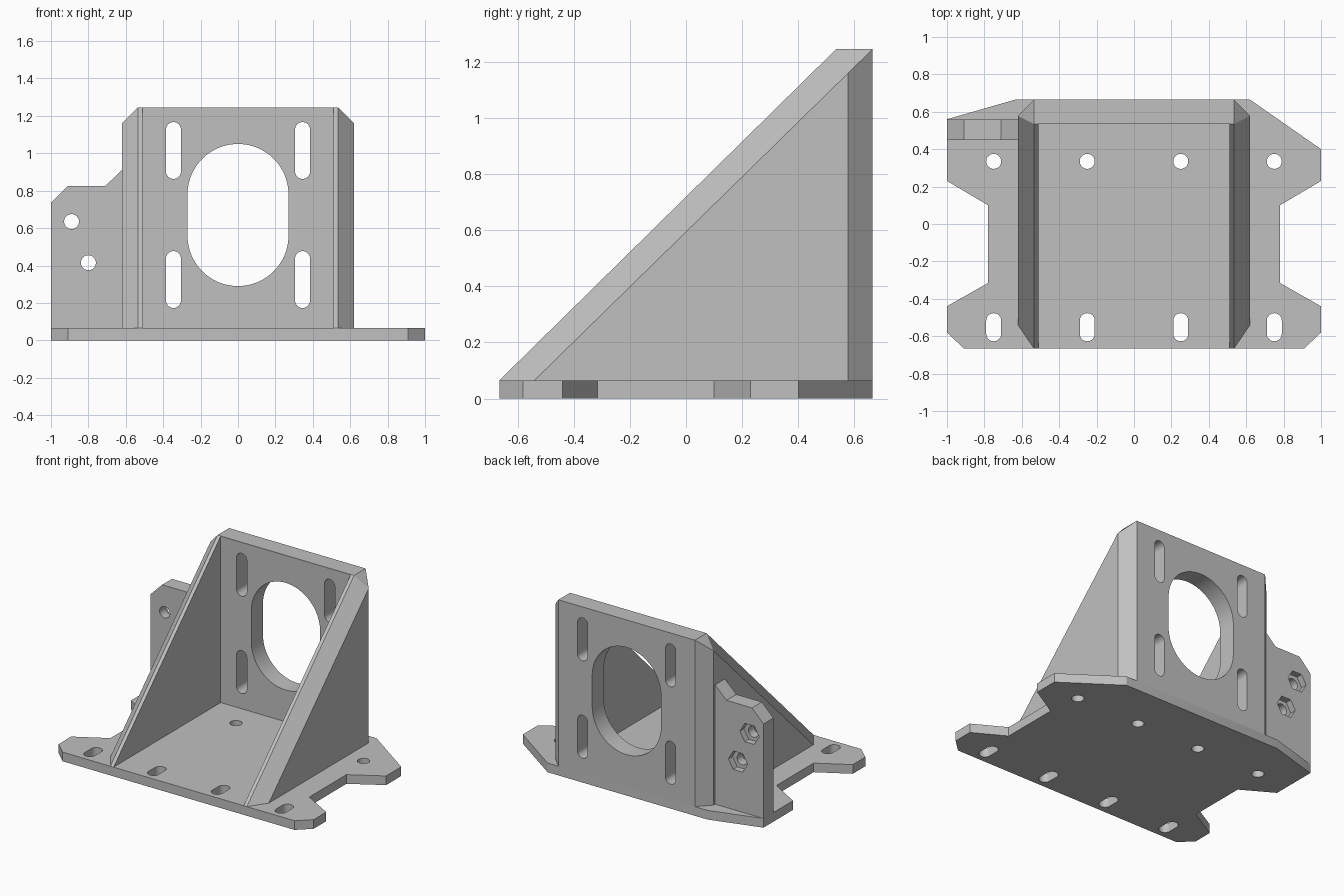
import bpy, bmesh, math

cube = bpy.data.objects.get("Cube")
if cube:
    bpy.data.objects.remove(cube, do_unlink=True)

grey = bpy.data.materials.new("plain grey")
grey.use_nodes = True
COLOUR = (0.53, 0.53, 0.53, 1)
grey.diffuse_color = COLOUR
grey.node_tree.nodes["Principled BSDF"].inputs["Base Color"].default_value = COLOUR


def finish(name, bm):
    bmesh.ops.recalc_face_normals(bm, faces=bm.faces[:])
    mesh = bpy.data.meshes.new(name)
    bm.to_mesh(mesh)
    bm.free()
    mesh.materials.append(grey)
    obj = bpy.data.objects.new(name, mesh)
    bpy.context.collection.objects.link(obj)
    return obj


def prism(name, outlines, lo, hi, upright=False):
    """Extrude outlines along z, or along y when upright."""
    bm = bmesh.new()
    for outline in outlines:
        ends = []
        for d in (lo, hi):
            ends.append([bm.verts.new((a, d, b) if upright else (a, b, d)) for a, b in outline])
        bm.faces.new(ends[0])
        bm.faces.new(ends[1])
        n = len(outline)
        for i in range(n):
            j = (i + 1) % n
            bm.faces.new((ends[0][i], ends[0][j], ends[1][j], ends[1][i]))
    return finish(name, bm)


def slot(x, y, r, half=0.0, steps=24):
    """Vertical rounded slot; a circle when half is zero."""
    points = []
    for side in (1, -1):
        for i in range(steps + (1 if half else 0)):
            t = math.pi * i / steps
            points.append((x + side * r * math.cos(t), y + side * (half + r * math.sin(t))))
    return points


def activate(obj):
    bpy.ops.object.select_all(action="DESELECT")
    obj.select_set(True)
    bpy.context.view_layer.objects.active = obj


def cut(obj, cutter):
    cutter.hide_render = True
    mod = obj.modifiers.new("cut", "BOOLEAN")
    mod.operation = "DIFFERENCE"
    mod.solver = "EXACT"
    mod.object = cutter
    activate(obj)
    bpy.ops.object.modifier_apply(modifier=mod.name)
    bpy.data.objects.remove(cutter, do_unlink=True)


FLOOR, TOP = 0.065, 1.245

# Base plate with waisted sides and screw holes
right_edge = [(0.91, -0.665), (1, -0.58), (1, -0.44), (0.78, -0.315), (0.78, 0.10), (1, 0.23)]
left_edge = [(-x, y) for x, y in reversed(right_edge)]
outline = right_edge + [(1, 0.40), (0.62, 0.665), (-0.635, 0.665), (-1, 0.56)] + left_edge
base = prism("base_plate", [outline], 0, FLOOR)
holes = []
for x in (-0.75, -0.25, 0.25, 0.75):
    holes += [slot(x, 0.335, 0.04), slot(x, -0.552, 0.04, 0.035)]
cut(base, prism("base_holes", holes, -0.1, 0.2))

# Wedge housing: chamfered hull, hollowed to leave two gussets and a back wall
bm = bmesh.new()
for s in (1, -1):
    for y, z in ((-0.665, FLOOR), (0.535, TOP), (0.665, TOP), (0.665, FLOOR)):
        bm.verts.new((s * 0.535, y, z))
    for y, z in ((-0.54, FLOOR), (0.578, 1.16), (0.578, FLOOR)):
        bm.verts.new((s * 0.62, y, z))
bmesh.ops.convex_hull(bm, input=bm.verts[:])
bmesh.ops.dissolve_limit(bm, angle_limit=0.02, verts=bm.verts[:], edges=bm.edges[:])
housing = finish("motor_housing", bm)
inner = [(-0.51, -1), (0.51, -1), (0.51, 0.534), (-0.51, 0.534)]
cut(housing, prism("housing_cavity", [inner], -0.2, 2))

# Large opening and four adjusting slots in the back wall
holes = [slot(0, 0.67, 0.27, 0.11, 40)]
for x in (-0.345, 0.345):
    for z in (0.325, 1.015):
        holes.append(slot(x, z, 0.04, 0.112))
cut(housing, prism("wall_holes", holes, 0.4, 0.9, True))

# Side bracket with two bolt holes and hexagonal nut pockets behind
outline = [(-1, FLOOR), (-1, 0.735), (-0.91, 0.825), (-0.71, 0.825),
           (-0.60, 0.93), (-0.60, FLOOR)]
bracket = prism("side_bracket", [outline], 0.45, 0.56, True)
bolts = [(-0.89, 0.635), (-0.80, 0.415)]
cut(bracket, prism("bolt_holes", [slot(x, z, 0.04) for x, z in bolts], 0.3, 0.7, True))
cut(bracket, prism("nut_pockets", [slot(x, z, 0.075, 0, 3) for x, z in bolts], 0.515, 0.7, True))

for part in (base, housing, bracket):
    activate(part)
    bpy.ops.object.shade_smooth_by_angle(angle=math.radians(25))
